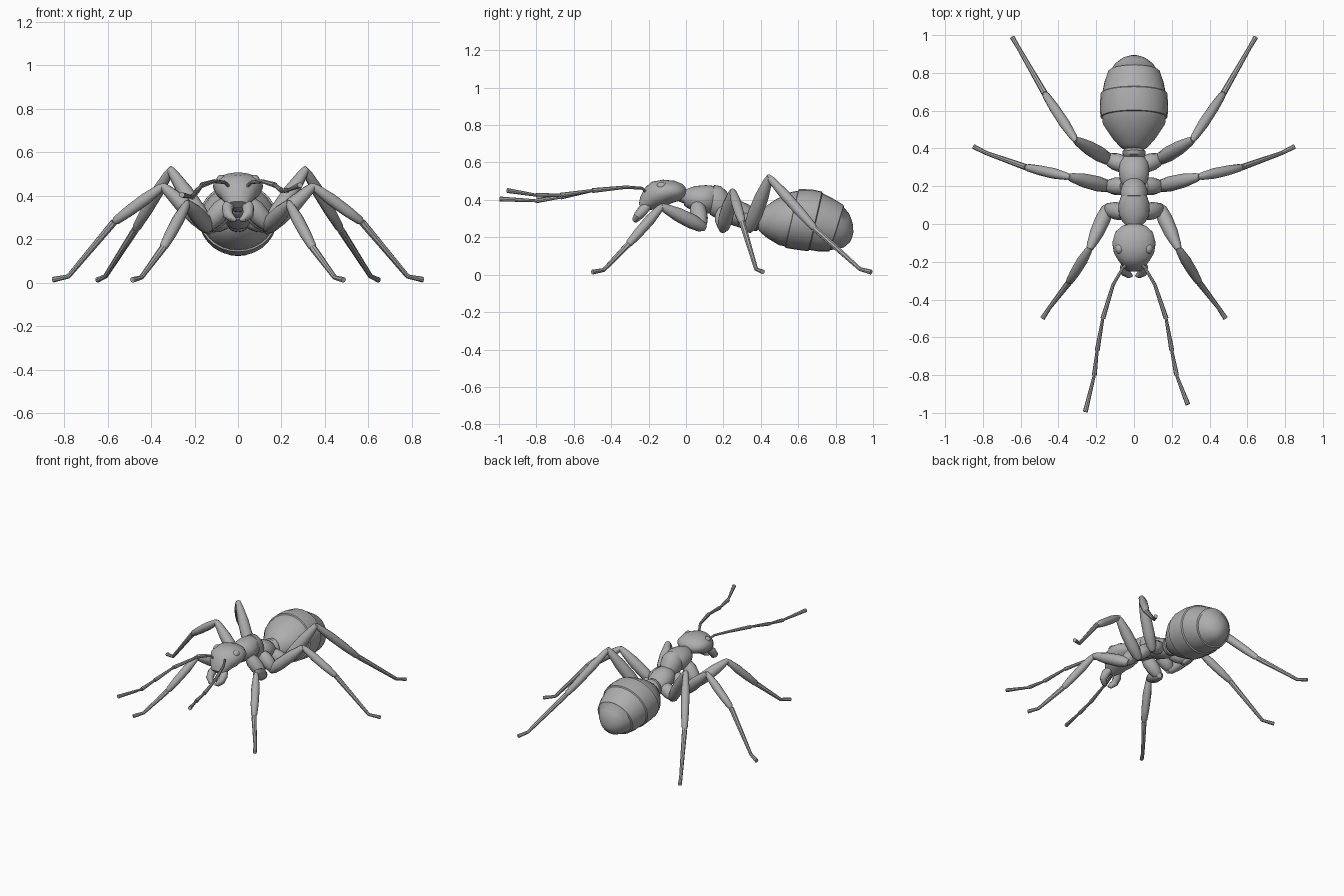
import bpy, bmesh, math
from mathutils import Vector

grey = bpy.data.materials.new("chitin_grey")
grey.diffuse_color = (0.42, 0.42, 0.42, 1)


def skin(name, rings, sides):
    """Skin a list of elliptical rings (centre, side axis, up axis) and cap the ends."""
    bm = bmesh.new()
    loops = []
    for c, u, v in rings:
        loops.append([bm.verts.new(c + u * math.cos(a) + v * math.sin(a))
                      for a in (2 * math.pi * i / sides for i in range(sides))])
    for p, q in zip(loops, loops[1:]):
        for i in range(sides):
            j = (i + 1) % sides
            bm.faces.new((p[i], p[j], q[j], q[i]))
    bm.faces.new(loops[0])
    bm.faces.new(loops[-1])
    bmesh.ops.recalc_face_normals(bm, faces=bm.faces)
    me = bpy.data.meshes.new(name)
    bm.to_mesh(me)
    bm.free()
    me.materials.append(grey)
    ob = bpy.data.objects.new(name, me)
    bpy.context.collection.objects.link(ob)
    return ob


def body(name, sections, sides=28):
    """Sections along the body: y, z, half width, half height, lean in degrees."""
    rings = []
    for y, z, rx, rz, lean in sections:
        a = math.radians(lean)
        rings.append((Vector((0, y, z)), Vector((rx, 0, 0)),
                      Vector((0, math.sin(a), math.cos(a))) * rz))
    return skin(name, rings, sides)


def tube(name, pts, radii, sides=10):
    """Tapered tube through points."""
    pts = [Vector(p) for p in pts]
    rings = []
    for i, p in enumerate(pts):
        t = (pts[min(i + 1, len(pts) - 1)] - pts[max(i - 1, 0)]).normalized()
        ref = Vector((0, 0, 1)) if abs(t.z) < 0.9 else Vector((0, 1, 0))
        u = t.cross(ref).normalized()
        rings.append((p, u * radii[i], u.cross(t) * radii[i]))
    return skin(name, rings, sides)


def limb(name, a, b, profile):
    """Straight limb section with a (position, radius) profile."""
    a, b = Vector(a), Vector(b)
    return tube(name, [a.lerp(b, t) for t, r in profile], [r for t, r in profile])


def ball(name, loc, size):
    n = 8
    x, y, z = loc
    rings = []
    for i in range(n + 1):
        a = math.pi * (0.02 + 0.96 * i / n)
        rings.append((Vector((x, y - size[1] * math.cos(a), z)),
                      Vector((size[0] * math.sin(a), 0, 0)),
                      Vector((0, 0, size[2] * math.sin(a)))))
    return skin(name, rings, 14)


# Head, tilted forward and down
body("head", [(0, .455, .02, .015, -15), (-.012, .452, .065, .035, -15),
              (-.045, .45, .1, .055, -18), (-.10, .445, .115, .067, -20),
              (-.15, .43, .107, .075, -28), (-.185, .41, .085, .064, -35),
              (-.215, .38, .064, .045, -42), (-.237, .36, .045, .022, -45)])
body("neck", [(-.06, .43, .03, .03, 0), (.03, .41, .045, .045, 0)], 16)

# Thorax in three plates
body("front_thorax", [(-.01, .41, .04, .04, 0), (.01, .408, .06, .053, 0),
                      (.05, .405, .08, .069, 0), (.1, .403, .083, .076, 5),
                      (.14, .4, .072, .075, 8), (.16, .4, .05, .05, 8)])
body("middle_thorax", [(.125, .40, .05, .05, 8), (.14, .40, .068, .08, 8),
                       (.17, .39, .073, .085, 12), (.2, .37, .064, .075, 15),
                       (.23, .35, .045, .05, 15)])
body("rear_thorax", [(.2, .34, .055, .05, 10), (.22, .34, .072, .062, 10),
                     (.27, .33, .08, .07, 12), (.32, .31, .078, .066, 15),
                     (.35, .295, .06, .05, 15), (.37, .29, .035, .035, 15)])
body("waist", [(.34, .295, .04, .04, 5), (.365, .3, .06, .065, 5),
               (.385, .3, .062, .067, 5), (.4, .3, .045, .045, 5),
               (.43, .3, .045, .045, 5)], 20)

# Abdomen of overlapping segments
body("abdomen", [(.39, .295, .045, .045, 10), (.41, .297, .075, .07, 12),
                 (.46, .3, .118, .108, 13), (.53, .3, .165, .146, 13),
                 (.565, .3, .169, .153, 13), (.567, .3, .178, .161, 13),
                 (.63, .295, .181, .166, 13), (.69, .285, .176, .164, 13),
                 (.695, .284, .168, .156, 13), (.75, .265, .157, .146, 15),
                 (.805, .248, .138, .130, 17), (.807, .246, .126, .12, 18),
                 (.84, .23, .104, .1, 20), (.868, .21, .07, .068, 20),
                 (.885, .2, .03, .03, 20), (.888, .198, .005, .005, 20)])

# Leg joints: body, hip, knee, shin end, ankle, toe
LEGS = {
    "front": [(.05, .06, .37), (.14, .08, .26), (.235, -.13, .365),
              (.345, -.31, .16), (.445, -.44, .025), (.485, -.5, .014)],
    "middle": [(.05, .2, .34), (.14, .2, .255), (.345, .25, .445),
               (.57, .3, .28), (.78, .375, .03), (.85, .41, .015)],
    "rear": [(.04, .31, .3), (.14, .345, .26), (.31, .445, .52),
             (.472, .69, .245), (.61, .93, .03), (.645, .99, .014)],
}
COXA = [(0, .035), (.25, .046), (.6, .046), (.9, .036), (1.08, .018)]
FEMUR = [(-.1, .018), (0, .033), (.25, .04), (.6, .037), (.92, .024), (1.02, .016)]
TIBIA = [(-.03, .012), (.06, .02), (.35, .028), (.7, .026), (.96, .02), (1, .012)]

for side, s in (("right", 1), ("left", -1)):
    def flip(p):
        return (p[0] * s, p[1], p[2])

    for leg, joints in LEGS.items():
        root, hip, knee, shin, ankle, toe = [flip(p) for p in joints]
        tag = f"{side}_{leg}_"
        limb(tag + "hip", root, hip, COXA)
        limb(tag + "thigh", hip, knee, FEMUR)
        limb(tag + "shin", knee, shin, TIBIA)
        tube(tag + "foot", [shin, ankle, toe], [.017, .011, .013], 8)

    # Jaws and eyes
    tube(side + "_jaw", [flip(p) for p in ((.035, -.2, .375), (.047, -.23, .345),
         (.047, -.255, .315), (.025, -.272, .293), (.008, -.275, .288))],
         [.022, .028, .025, .017, .006])
    ball(side + "_eye", flip((.076, -.13, .473)), (.024, .028, .024))

# Antennae, each with its own pose
ANTENNAE = {
    "right": [(.03, -.2, .43), (.06, -.235, .462), (.11, -.32, .468), (.17, -.5, .45),
              (.2, -.67, .425), (.225, -.8, .425), (.285, -.955, .45)],
    "left": [(-.03, -.2, .43), (-.06, -.235, .462), (-.11, -.32, .468), (-.165, -.5, .45),
             (-.195, -.67, .415), (-.21, -.8, .395), (-.258, -.995, .405)],
}
for side, p in ANTENNAE.items():
    tube(side + "_antenna_base", p[:4], [.007, .008, .009, .013], 8)
    for i in range(3, 6):
        tube(f"{side}_antenna_joint_{i - 2}", p[i:i + 2], [.008, .013], 8)

# Smooth shading with sharp plate edges
bpy.ops.object.select_all(action='SELECT')
bpy.context.view_layer.objects.active = bpy.data.objects["head"]
bpy.ops.object.shade_smooth_by_angle(angle=math.radians(40))
